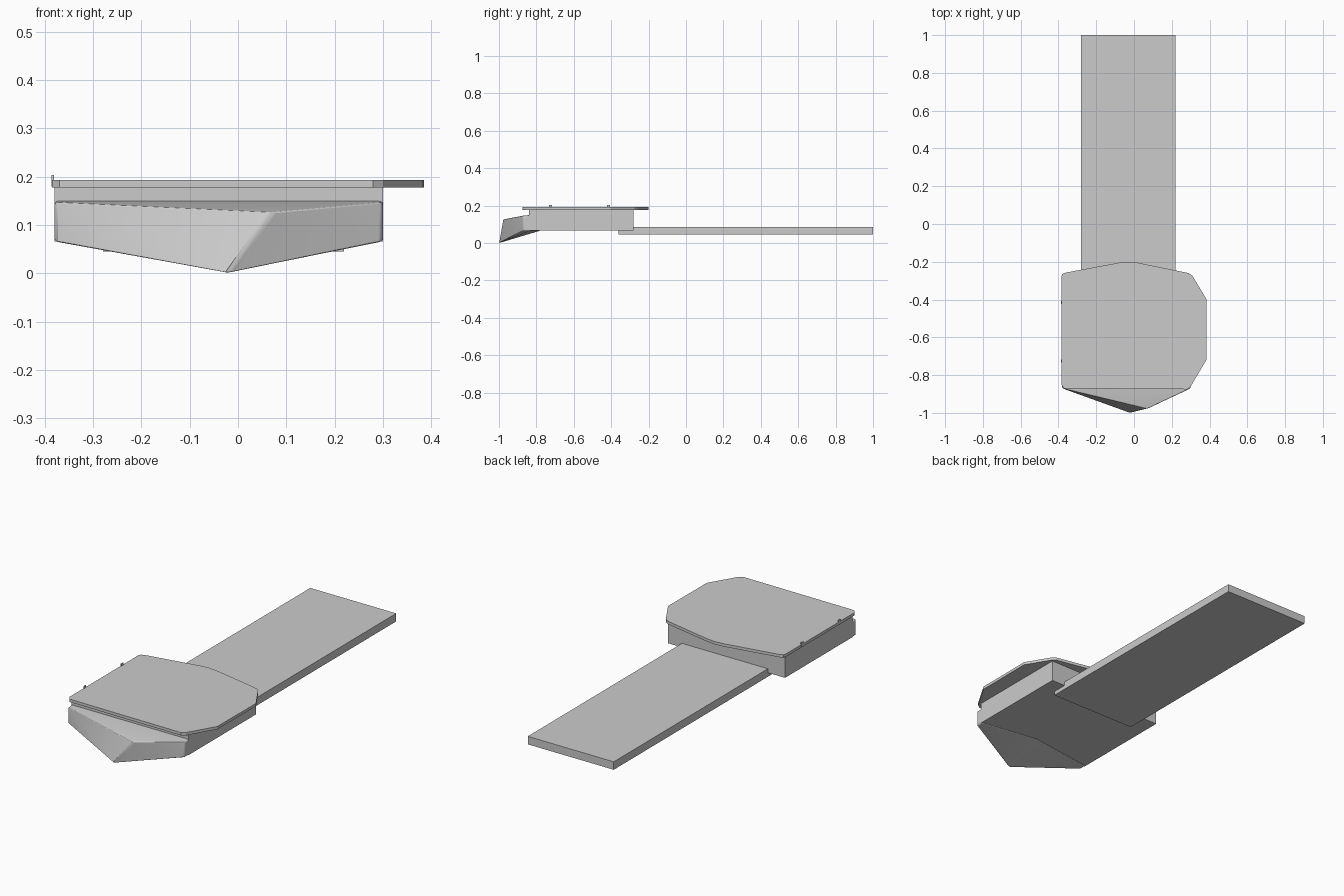
import bpy, bmesh

cube = bpy.data.objects.get("Cube")
if cube:
    bpy.data.objects.remove(cube, do_unlink=True)

grey = bpy.data.materials.new("plain grey")
grey.use_nodes = True
colour = (0.6, 0.6, 0.6, 1)
grey.diffuse_color = colour
grey.node_tree.nodes["Principled BSDF"].inputs["Base Color"].default_value = colour


def finish(name, bm):
    bmesh.ops.recalc_face_normals(bm, faces=bm.faces)
    mesh = bpy.data.meshes.new(name)
    bm.to_mesh(mesh)
    bm.free()
    mesh.materials.append(grey)
    obj = bpy.data.objects.new(name, mesh)
    bpy.context.collection.objects.link(obj)
    return obj


def prism(name, outline, z0, z1):
    bm = bmesh.new()
    face = bm.faces.new([bm.verts.new((x, y, z0)) for x, y in outline])
    up = bmesh.ops.extrude_face_region(bm, geom=[face])["geom"]
    bmesh.ops.translate(bm, vec=(0, 0, z1 - z0),
                        verts=[v for v in up if isinstance(v, bmesh.types.BMVert)])
    return finish(name, bm)


def box(name, x0, x1, y0, y1, z0, z1):
    return prism(name, [(x0, y0), (x1, y0), (x1, y1), (x0, y1)], z0, z1)


def soften(obj, width):
    bevel = obj.modifiers.new("soft edges", "BEVEL")
    bevel.width = width
    bevel.segments = 3
    bevel.limit_method = "ANGLE"
    bevel.angle_limit = 0.6
    bpy.ops.object.select_all(action="DESELECT")
    obj.select_set(True)
    bpy.context.view_layer.objects.active = obj
    bpy.ops.object.shade_smooth_by_angle(angle=0.6)


left, right = 0.30, -0.38

# Long flat board and the block resting on it
box("board", -0.28, 0.22, -0.36, 1.0, 0.045, 0.087)
box("block", right, left, -0.84, -0.28, 0.066, 0.18)

# Wedge-shaped nose, wrapped around its corner points
bm = bmesh.new()
for x in (left, right):
    for y, z in ((-0.87, 0.147), (-0.87, 0.066), (-0.83, 0.15), (-0.83, 0.066)):
        bm.verts.new((x, y, z))
for point in ((0.07, -0.978, 0.126), (-0.02, -1.0, 0.0), (-0.02, -0.78, 0.066)):
    bm.verts.new(point)
hull = bmesh.ops.convex_hull(bm, input=bm.verts)
bmesh.ops.dissolve_limit(bm, angle_limit=0.01, verts=bm.verts, edges=bm.edges)
soften(finish("nose", bm), 0.006)

# Lid with clipped corners on one side
prism("lid", [(-0.37, -0.87), (0.28, -0.875), (0.30, -0.86), (0.383, -0.72),
              (0.385, -0.40), (0.31, -0.275), (0.29, -0.26), (0.02, -0.205),
              (-0.03, -0.2), (-0.08, -0.205), (-0.36, -0.257), (-0.38, -0.265),
              (-0.385, -0.28), (-0.385, -0.85)], 0.178, 0.193)

# Small tabs along the straight edge of the lid
for i, y in enumerate((-0.725, -0.415)):
    box(f"lid_tab_{i + 1}", -0.386, -0.381, y - 0.008, y + 0.008, 0.18, 0.204)
